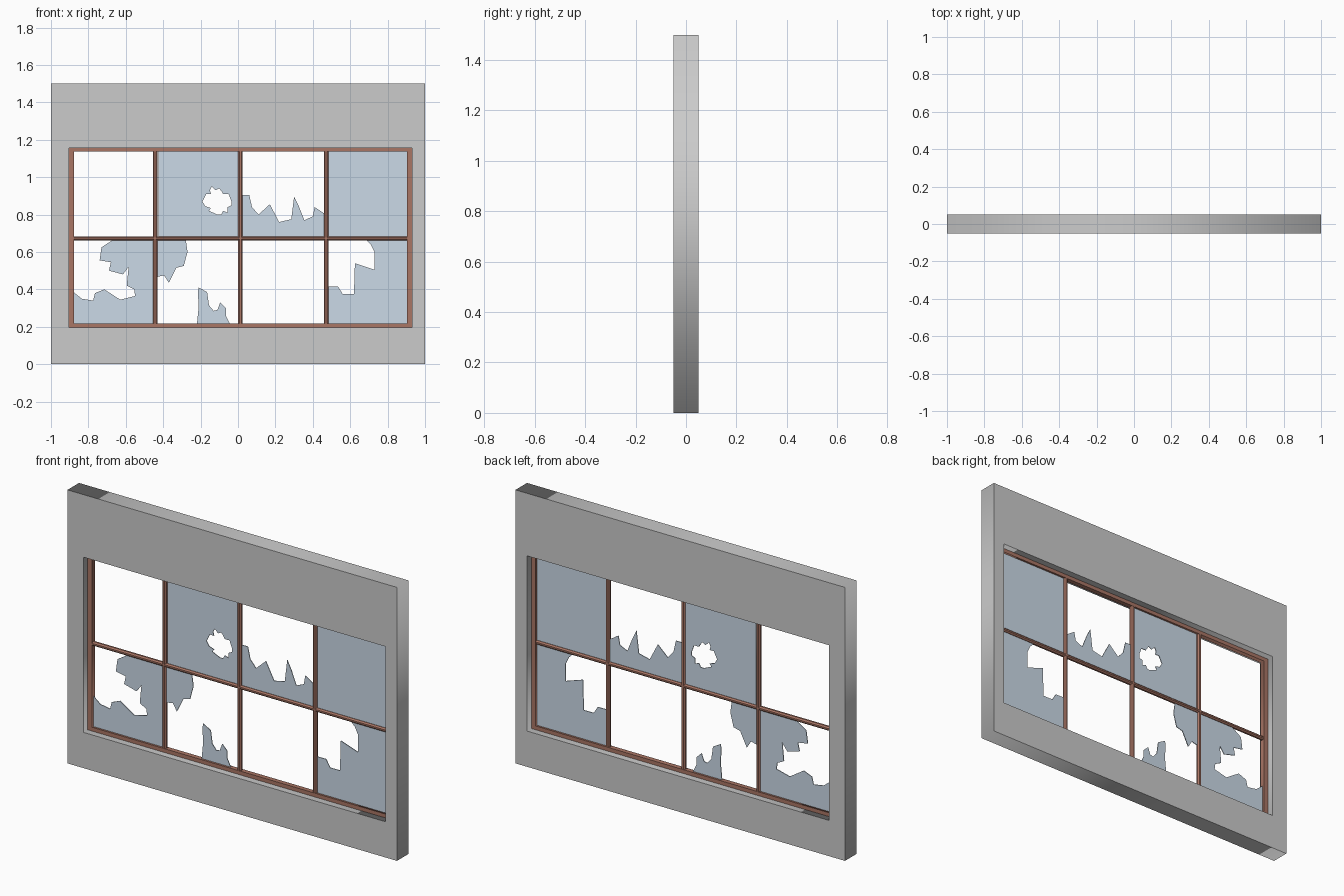
import bpy

if "Cube" in bpy.data.objects:
    bpy.data.objects.remove(bpy.data.objects["Cube"])


def material(name, color):
    m = bpy.data.materials.new(name)
    m.diffuse_color = color
    m.use_nodes = True
    m.node_tree.nodes["Principled BSDF"].inputs["Base Color"].default_value = m.diffuse_color
    return m


wood = material("painted_wood", (0.40, 0.18, 0.13, 1))
glass = material("blue_glass", (0.60, 0.70, 0.80, 1))


def rect(x0, x1, z0, z1):
    return [(x0, z0), (x1, z0), (x1, z1), (x0, z1)]


def slab(name, loops, depth, mat=None):
    """Upright flat plate from x-z outlines; later loops become holes."""
    curve = bpy.data.curves.new(name, 'CURVE')
    curve.dimensions = '2D'
    curve.fill_mode = 'BOTH'
    curve.extrude = depth / 2
    for loop in loops:
        s = curve.splines.new('POLY')
        s.points.add(len(loop) - 1)
        for p, (x, z) in zip(s.points, loop):
            p.co = (x, z, 0, 1)
        s.use_cyclic_u = True
    tmp = bpy.data.objects.new(name + "_outline", curve)
    bpy.context.collection.objects.link(tmp)
    deps = bpy.context.evaluated_depsgraph_get()
    mesh = bpy.data.meshes.new_from_object(tmp.evaluated_get(deps))
    bpy.data.objects.remove(tmp)
    mesh.materials.clear()
    if mat:
        mesh.materials.append(mat)
    ob = bpy.data.objects.new(name, mesh)
    ob.rotation_euler.x = 1.5707963
    bpy.context.collection.objects.link(ob)
    return ob


def bar(name, x0, x1, z0, z1):
    """Glazing bar with chamfered edges."""
    bpy.ops.mesh.primitive_cube_add(
        size=1, location=((x0 + x1) / 2, 0, (z0 + z1) / 2))
    ob = bpy.context.object
    ob.name = name
    ob.scale = (x1 - x0, 0.024, z1 - z0)
    bpy.ops.object.transform_apply(location=False, rotation=False, scale=True)
    ob.data.materials.append(wood)
    bev = ob.modifiers.new("chamfer", 'BEVEL')
    bev.width = 0.007
    bev.segments = 1


# Wall with window opening
opening = rect(-0.904, 0.93, 0.196, 1.157)
slab("wall", [rect(-1, 1, 0, 1.5), opening], 0.1)

# Outer window frame
slab("window_frame", [opening, rect(-0.877, 0.903, 0.217, 1.136)], 0.026, wood)

# Glazing bars
for i, x in enumerate((-0.443, 0.013, 0.471)):
    bar(f"upright_bar_{i + 1}", x - 0.012, x + 0.012, 0.21, 1.143)
bar("cross_bar", -0.885, 0.911, 0.662, 0.684)

# Unbroken pane
slab("whole_pane", [rect(0.475, 0.915, 0.675, 1.145)], 0.004, glass)

# Pane with a punched hole
hole = [(-.15, .93), (-.14, .95), (-.12, .93), (-.10, .94), (-.085, .92),
        (-.08, .91), (-.05, .91), (-.035, .87), (-.035, .85), (-.055, .84),
        (-.055, .81), (-.08, .82), (-.09, .80), (-.11, .80), (-.155, .82),
        (-.145, .835), (-.175, .845), (-.19, .87), (-.17, .91), (-.145, .91)]
slab("holed_pane", [rect(-0.425, 0.01, 0.675, 1.145), hole], 0.004, glass)

# Jagged remains along the bottom of an upper pane
slab("jagged_pane", [[
    (.015, .905), (.06, .905), (.075, .84), (.11, .80), (.17, .855),
    (.22, .76), (.285, .775), (.30, .895), (.325, .845), (.355, .77),
    (.40, .79), (.41, .84), (.47, .80), (.47, .675), (.015, .675)]],
    0.004, glass)

# Lower left broken pane
slab("lower_left_pane", [[
    (-.885, .39), (-.835, .35), (-.775, .34), (-.765, .38), (-.715, .40),
    (-.63, .345), (-.55, .365), (-.555, .40), (-.595, .42), (-.585, .52),
    (-.615, .48), (-.69, .50), (-.68, .545), (-.74, .555), (-.73, .625),
    (-.66, .67), (-.445, .67), (-.445, .21), (-.885, .21)]], 0.004, glass)

# Two shards in the second lower pane
slab("hanging_shard", [[
    (-.44, .67), (-.28, .67), (-.27, .60), (-.29, .525), (-.33, .515),
    (-.37, .435), (-.395, .475), (-.44, .465)]], 0.004, glass)
slab("standing_shard", [[
    (-.22, .21), (-.21, .31), (-.215, .385), (-.21, .41), (-.165, .385),
    (-.155, .315), (-.13, .285), (-.11, .29), (-.095, .33), (-.065, .30),
    (-.065, .26), (-.04, .21)]], 0.004, glass)

# Lower right broken pane
slab("lower_right_pane", [[
    (.475, .415), (.535, .415), (.56, .375), (.62, .375), (.625, .54),
    (.73, .505), (.73, .60), (.71, .64), (.68, .67), (.915, .67),
    (.915, .21), (.475, .21)]], 0.004, glass)
